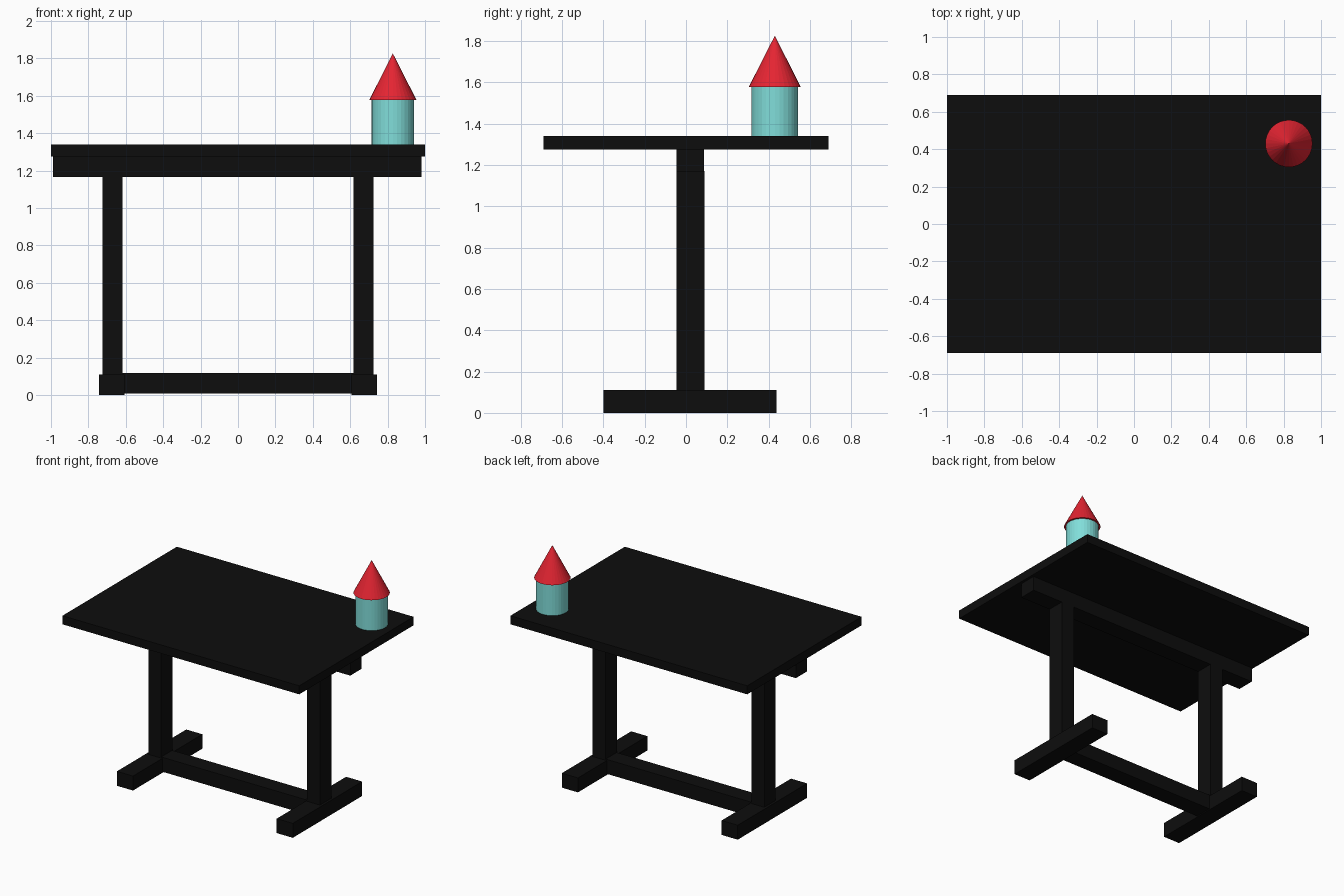
import bpy, bmesh
from mathutils import Matrix, Vector

if "Cube" in bpy.data.objects:
    bpy.data.objects.remove(bpy.data.objects["Cube"])


def material(name, rgb):
    m = bpy.data.materials.new(name)
    m.diffuse_color = (*rgb, 1)
    m.use_nodes = True
    m.node_tree.nodes["Principled BSDF"].inputs["Base Color"].default_value = m.diffuse_color
    return m


BLACK = material("black_wood", (0.004, 0.004, 0.004))
TEAL = material("pale_teal", (0.22, 0.73, 0.70))
RED = material("red", (0.78, 0.018, 0.032))


def finish(bm, name, mat):
    bmesh.ops.recalc_face_normals(bm, faces=bm.faces)
    me = bpy.data.meshes.new(name)
    bm.to_mesh(me)
    bm.free()
    me.materials.append(mat)
    ob = bpy.data.objects.new(name, me)
    bpy.context.collection.objects.link(ob)
    return ob


def box(name, x, y, z, mat=BLACK):
    """Box from (min, max) ranges on each axis."""
    bm = bmesh.new()
    bmesh.ops.create_cube(bm, size=1)
    lo, hi = Vector((x[0], y[0], z[0])), Vector((x[1], y[1], z[1]))
    size = hi - lo
    bmesh.ops.transform(bm, verts=bm.verts,
                        matrix=Matrix.Translation((lo + hi) / 2) @ Matrix.Diagonal((*size, 1)))
    return finish(bm, name, mat)


def cone(name, x, y, z, r1, r2, mat):
    bm = bmesh.new()
    bmesh.ops.create_cone(bm, cap_ends=True, segments=32, radius1=r1, radius2=r2,
                          depth=z[1] - z[0],
                          matrix=Matrix.Translation((x, y, (z[0] + z[1]) / 2)))
    return finish(bm, name, mat)


# Table top and the rail beneath it
box("table_top", (-1, 1), (-0.69, 0.69), (1.275, 1.34))
box("upper_rail", (-0.99, 0.98), (-0.045, 0.088), (1.166, 1.275))

# Trestle legs and feet
for side, s in (("left", -1), ("right", 1)):
    cx = s * 0.671
    box(side + "_leg", (cx - 0.054, cx + 0.054), (-0.046, 0.09), (0.10, 1.17))
    cx = s * 0.675
    box(side + "_foot", (cx - 0.068, cx + 0.068), (-0.40, 0.437), (0, 0.11))

# Stretcher between the feet
box("lower_rail", (-0.63, 0.63), (-0.045, 0.088), (0.008, 0.118))

# Small tower standing on the table
cone("tower_body", 0.828, 0.43, (1.34, 1.58), 0.113, 0.113, TEAL)
cone("tower_roof", 0.828, 0.43, (1.578, 1.826), 0.126, 0, RED)
